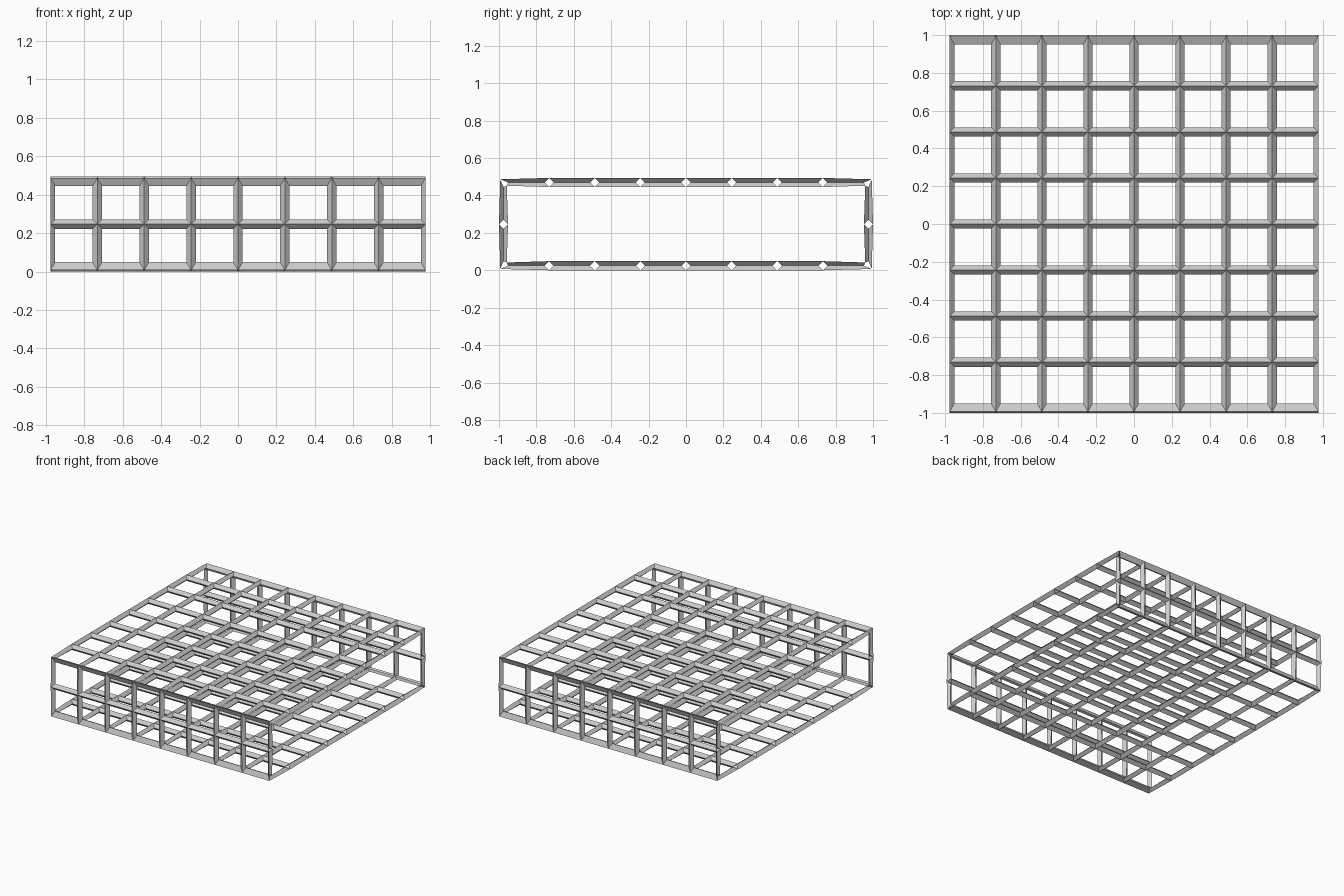
import bpy, bmesh

if "Cube" in bpy.data.objects:
    bpy.data.objects.remove(bpy.data.objects["Cube"])

T = 0.0488              # strut thickness
H = 0.9756              # half size in x and y
Z0, Z1 = T / 2, T / 2 + 0.445
N, NZ = 8, 2            # cells along x/y and along z


def lerp(a, b, t):
    return a + (b - a) * t


# Rectangular section of the sleeve in (y, z), one point per grid line
section = [(lerp(-H, H, i / N), Z0) for i in range(N)]
section += [(H, lerp(Z0, Z1, i / NZ)) for i in range(NZ)]
section += [(lerp(H, -H, i / N), Z1) for i in range(N)]
section += [(-H, lerp(Z1, Z0, i / NZ)) for i in range(NZ)]

# Sleeve of square cells, open at both x ends
bm = bmesh.new()
rings = [[bm.verts.new((lerp(-H, H, i / N), y, z)) for y, z in section]
         for i in range(N + 1)]
for a, b in zip(rings, rings[1:]):
    for j in range(len(section)):
        k = (j + 1) % len(section)
        bm.faces.new((a[j], a[k], b[k], b[j]))
bmesh.ops.recalc_face_normals(bm, faces=bm.faces)
mesh = bpy.data.meshes.new("lattice_frame")
bm.to_mesh(mesh)
bm.free()
frame = bpy.data.objects.new("lattice_frame", mesh)
bpy.context.collection.objects.link(frame)

# Turn every cell edge into a diamond-section strut, left open at the ends
wire = frame.modifiers.new("struts", 'WIREFRAME')
wire.thickness = T
wire.offset = 0
wire.use_replace = True
wire.use_even_offset = True
wire.use_relative_offset = False
wire.use_boundary = False
